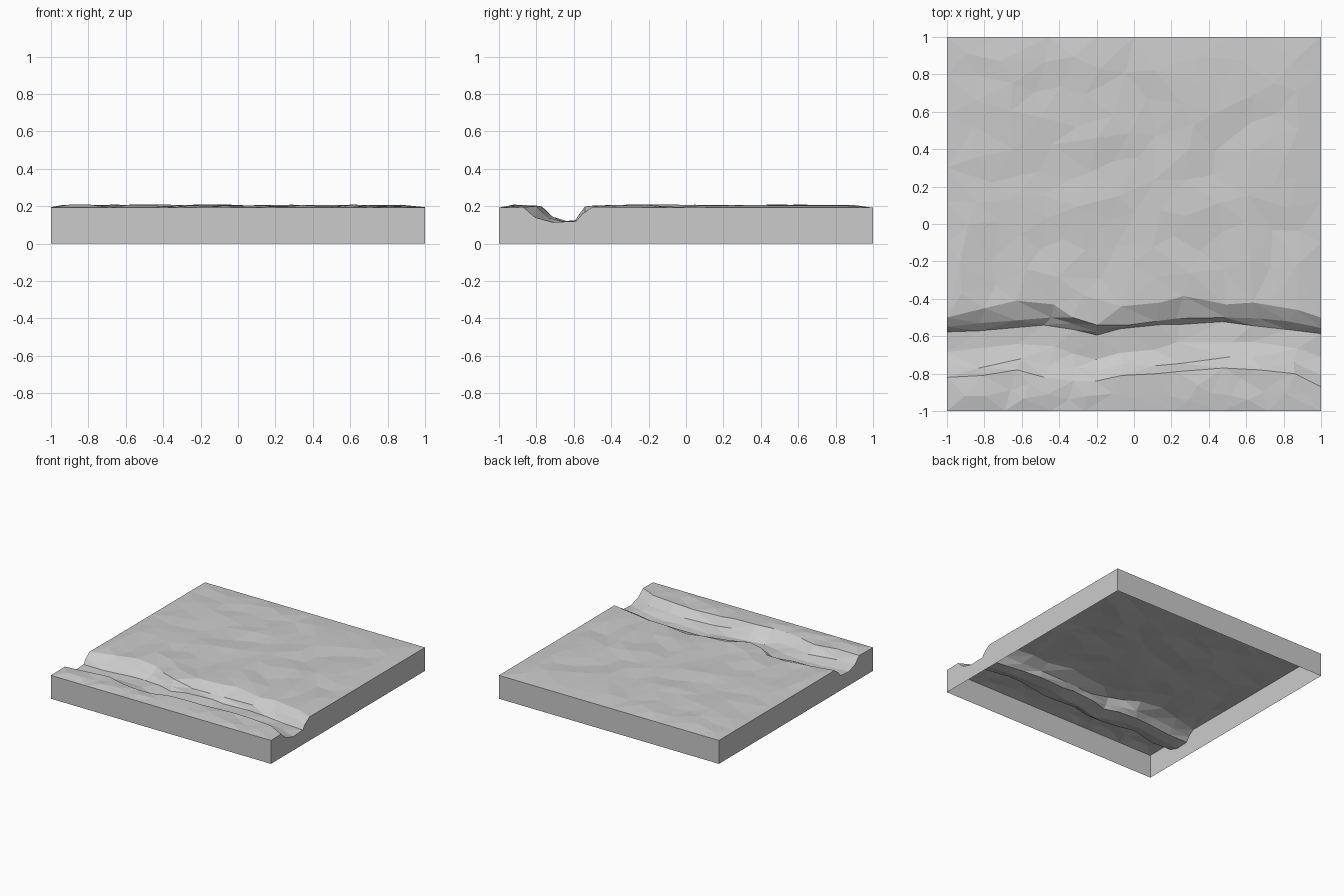
import bpy
import bmesh
import random
from mathutils import Vector
from mathutils.geometry import delaunay_2d_cdt

random.seed(7)
cube = bpy.data.objects.get("Cube")
if cube:
    bpy.data.objects.remove(cube, do_unlink=True)

# Stone grey material
stone = bpy.data.materials.new("stone_grey")
stone.use_nodes = True
grey = (0.6, 0.6, 0.6, 1.0)
stone.diffuse_color = grey
stone.node_tree.nodes["Principled BSDF"].inputs["Base Color"].default_value = grey

# Stream bed break lines, south to north: y at each station, then height
stations = [-1, -.8, -.6, -.45, -.32, -.2, -.05, .12, .25, .5, .65, .85, 1]
SOUTH_LIP = [-.82, -.81, -.78, -.82, -.84, -.84, -.81, -.8, -.79, -.77, -.78, -.8, -.87]
NORTH_LIP = [-.5, -.45, -.41, -.43, -.5, -.54, -.44, -.42, -.385, -.43, -.42, -.46, -.5]
NORTH_STEP = [-.55, -.53, -.515, -.5, -.53, -.575, -.54, -.52, -.505, -.5, -.505, -.52, -.555]


def blend(a, b, t):
    return [p + (q - p) * t for p, q in zip(a, b)]


lines = [
    (SOUTH_LIP, .195),
    (blend(SOUTH_LIP, NORTH_STEP, .2), .14),
    (blend(SOUTH_LIP, NORTH_STEP, .5), .114),
    (blend(SOUTH_LIP, NORTH_STEP, .9), .12),
    (NORTH_STEP, .158),
    (NORTH_LIP, .195),
]

points, heights, edges = [], [], []


def add(x, y, z):
    points.append(Vector((x, y)))
    heights.append(z)
    return len(points) - 1


# Channel banks and bed
for i, (ys, z) in enumerate(lines):
    previous = None
    for x, y in zip(stations, ys):
        end = abs(x) == 1
        wobble = 0 if end or i in (0, 4, 5) else random.uniform(-.018, .018)
        shift = 0 if end else random.uniform(-.03, .03)
        lift = 0 if end else random.uniform(-.008, .008)
        if i in (0, 5) and not end:
            lift = random.uniform(0, .01)
        index = add(x + shift, y + wobble, z + lift)
        if previous is not None:
            edges.append((previous, index))
        previous = index

# Slab outline
for side in (-1, 1):
    for k in range(9):
        x = -1 + k * .25
        add(x + (0 if k in (0, 8) else random.uniform(-.06, .06)), side, .192)
    for y in (-.1, .12, .3, .58, .8):
        add(side, y, .193)

# Small ledges on the plateau
for x, y, z in ((-.31, .52, .2), (-.11, .58, .207), (-.23, .28, .197), (-.2, .46, .21),
                (.48, -.24, .197), (.62, -.19, .21), (.73, -.23, .198), (.87, -.22, .208)):
    add(x, y, z)

# Scattered plateau bumps with even spacing
for _ in range(6000):
    p = Vector((random.uniform(-.93, .93), random.uniform(-.94, .93)))
    k = max(i for i, x in enumerate(stations) if x <= p.x)
    t = (p.x - stations[k]) / (stations[k + 1] - stations[k])
    south = SOUTH_LIP[k] + (SOUTH_LIP[k + 1] - SOUTH_LIP[k]) * t
    north = NORTH_LIP[k] + (NORTH_LIP[k + 1] - NORTH_LIP[k]) * t
    if south - .04 < p.y < north + .05:
        continue
    gap = .08 if p.y < south else .125
    if all((p - q).length > gap for q in points):
        add(p.x, p.y, random.uniform(.194, .209))

# Faceted ground surface
verts, _, faces, origins, _, _ = delaunay_2d_cdt(points, edges, [], 0, 1e-5)
bm = bmesh.new()
ground = []
for co, source in zip(verts, origins):
    z = heights[source[0]] if source else .13
    ground.append(bm.verts.new((co.x, co.y, z)))
for face in faces:
    bm.faces.new([ground[i] for i in face])

# Side walls dropped from the outline, underside left open
rim = [e for e in bm.edges if e.is_boundary]
walls = bmesh.ops.extrude_edge_only(bm, edges=rim)["geom"]
for v in walls:
    if isinstance(v, bmesh.types.BMVert):
        v.co.z = 0
bmesh.ops.recalc_face_normals(bm, faces=bm.faces)
if sum(f.normal.z * f.calc_area() for f in bm.faces) < 0:
    bmesh.ops.reverse_faces(bm, faces=bm.faces)

mesh = bpy.data.meshes.new("stream_terrain")
bm.to_mesh(mesh)
bm.free()
mesh.materials.append(stone)
terrain = bpy.data.objects.new("stream_terrain", mesh)
bpy.context.collection.objects.link(terrain)
